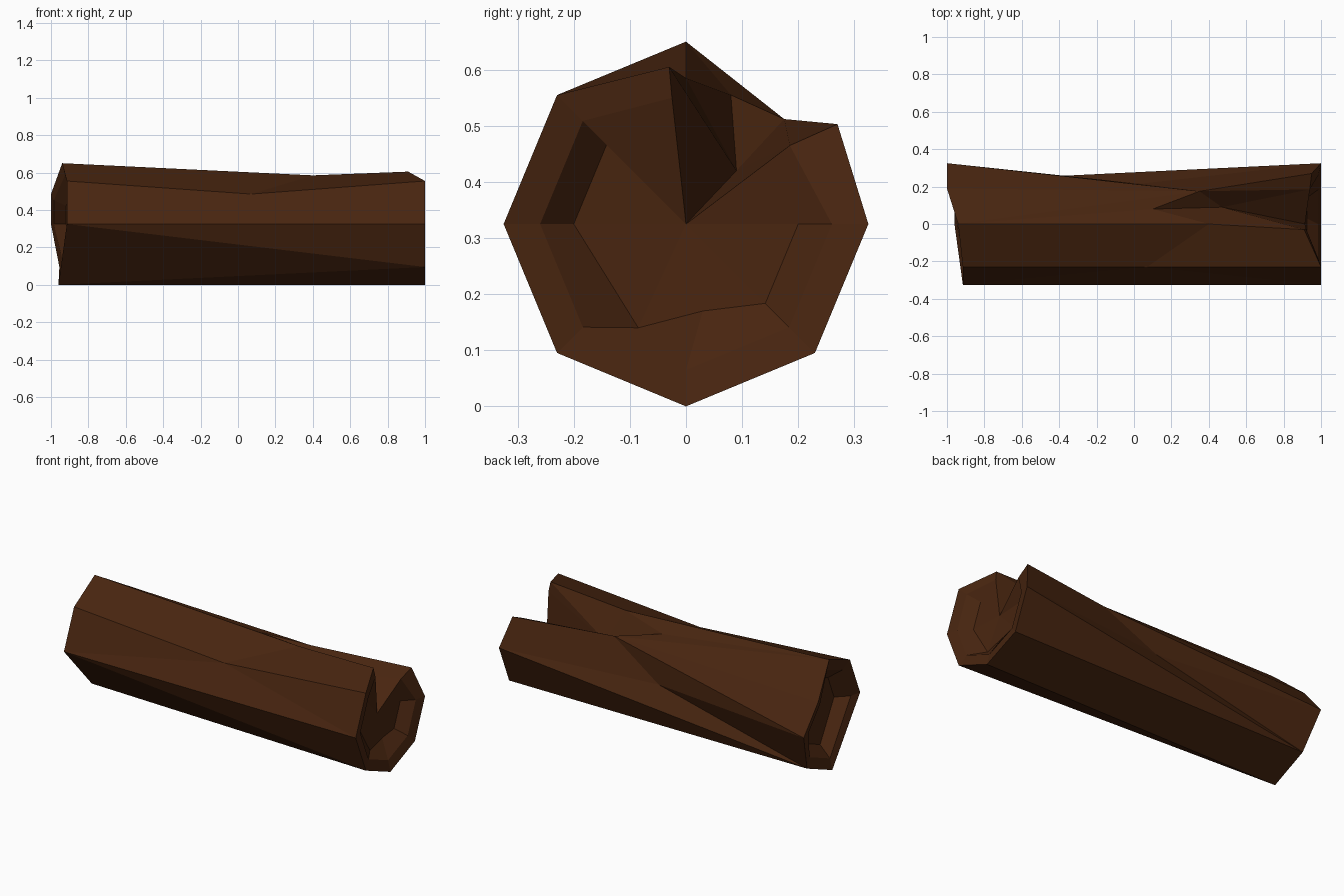
import bpy, bmesh
from math import sin, cos, pi
from mathutils import Vector

cube = bpy.data.objects.get("Cube")
if cube:
    bpy.data.objects.remove(cube)

RADIUS = 0.325
bm = bmesh.new()
P = {}


def put(name, x, y, z):
    P[name] = Vector((x, y, z))


def ring(letter, x, r):
    # eight corners, numbered from the top towards the back
    for k in range(8):
        a = k * pi / 4
        put(f"{letter}{k}", x, r * sin(a), RADIUS + r * cos(a))


# Left-hand end: an octagon broken unevenly, one corner missing
ring("A", -0.94, RADIUS)
put("A1", -1, 0.19, 0.485)
P["A2"].x = -1
P["A3"].x = -0.955
P["A4"].x = -0.96
P["A6"].x = P["A7"].x = -0.915
end_order = [0, 1, 2, 3, 4, 6, 7]

# Right-hand end: outer edge, rim and shallow hollow
ring("B", 1, RADIUS)
put("B0", 0.91, -0.03, 0.605)
put("B1", 0.95, 0.27, 0.503)
ring("R", 0.985, 0.26)
put("R0", 0.92, -0.025, 0.55)
put("R1", 0.94, 0.185, 0.465)
ring("I", 0.925, 0.2)
put("I5", 0.925, -0.085, 0.14)
put("I4", 0.925, 0.03, 0.17)
put("C", 0.914, 0, RADIUS)

# Waist of the trunk and the split in the top
put("M0", 0.4, 0, 0.585)
put("M1", 0.35, 0.175, 0.512)
put("M2", 0.03, 0.215, RADIUS)
put("M7", 0.07, -0.23, 0.485)
put("N", 0.1, 0.08, 0.555)
put("F", 0.47, 0.09, 0.42)

# Rim and hollow of the left-hand end
centre = Vector((0, 0, RADIUS))
for letter, scale, depth in (("D", 0.8, 0.015), ("E", 0.6, 0.08)):
    for k in end_order:
        p = P[f"A{k}"]
        q = centre + (p - centre) * scale
        put(f"{letter}{k}", p.x + depth, q.y, q.z)

verts = {n: bm.verts.new(p) for n, p in P.items()
         if n not in ("A5", "I0", "I1")}


def faces(text):
    for group in text.split(","):
        bm.faces.new([verts[n] for n in group.split()])


# Bark
faces("A0 A7 M7 M0, M0 M7 B7 B0, A7 A6 M7, A6 B6 M7, B6 B7 M7")
faces("A6 A4 B5, A6 B5 B6, A4 B4 B5, A4 A3 B3 B4")
faces("A3 B2 B3, A3 M2 B2, A3 A2 M2, A2 A1 M1, A2 M1 M2")
faces("M2 M1 B1 B2, A0 M0 N, A0 N M1, A0 M1 A1")
# Split
faces("N M0 F, M0 B0 F, B0 R0 F, R0 C F")
faces("N F M1, M1 F R1, F C R1, M1 R1 B1")
# Right-hand rim and hollow
faces("B7 B0 R0 R7, R7 R0 C I7, R2 R1 C I2")
for k in range(1, 7):
    faces(f"B{k} B{k+1} R{k+1} R{k}")
for k in range(2, 7):
    faces(f"R{k} R{k+1} I{k+1} I{k}, I{k} I{k+1} C")
# Left-hand rim and hollow
for a, b in zip(end_order, end_order[1:] + end_order[:1]):
    faces(f"A{a} A{b} D{b} D{a}, D{a} D{b} E{b} E{a}")
faces(" ".join(f"E{k}" for k in end_order))

bmesh.ops.recalc_face_normals(bm, faces=bm.faces[:])
mesh = bpy.data.meshes.new("log")
bm.to_mesh(mesh)
bm.free()

# Material
color = (0.065, 0.0185, 0.005, 1)
mat = bpy.data.materials.new("dark_brown_bark")
mat.use_nodes = True
mat.diffuse_color = color
for node in mat.node_tree.nodes:
    if node.type == "BSDF_PRINCIPLED":
        node.inputs["Base Color"].default_value = color
        node.inputs["Roughness"].default_value = 0.9
mesh.materials.append(mat)

log = bpy.data.objects.new("log", mesh)
bpy.context.collection.objects.link(log)
